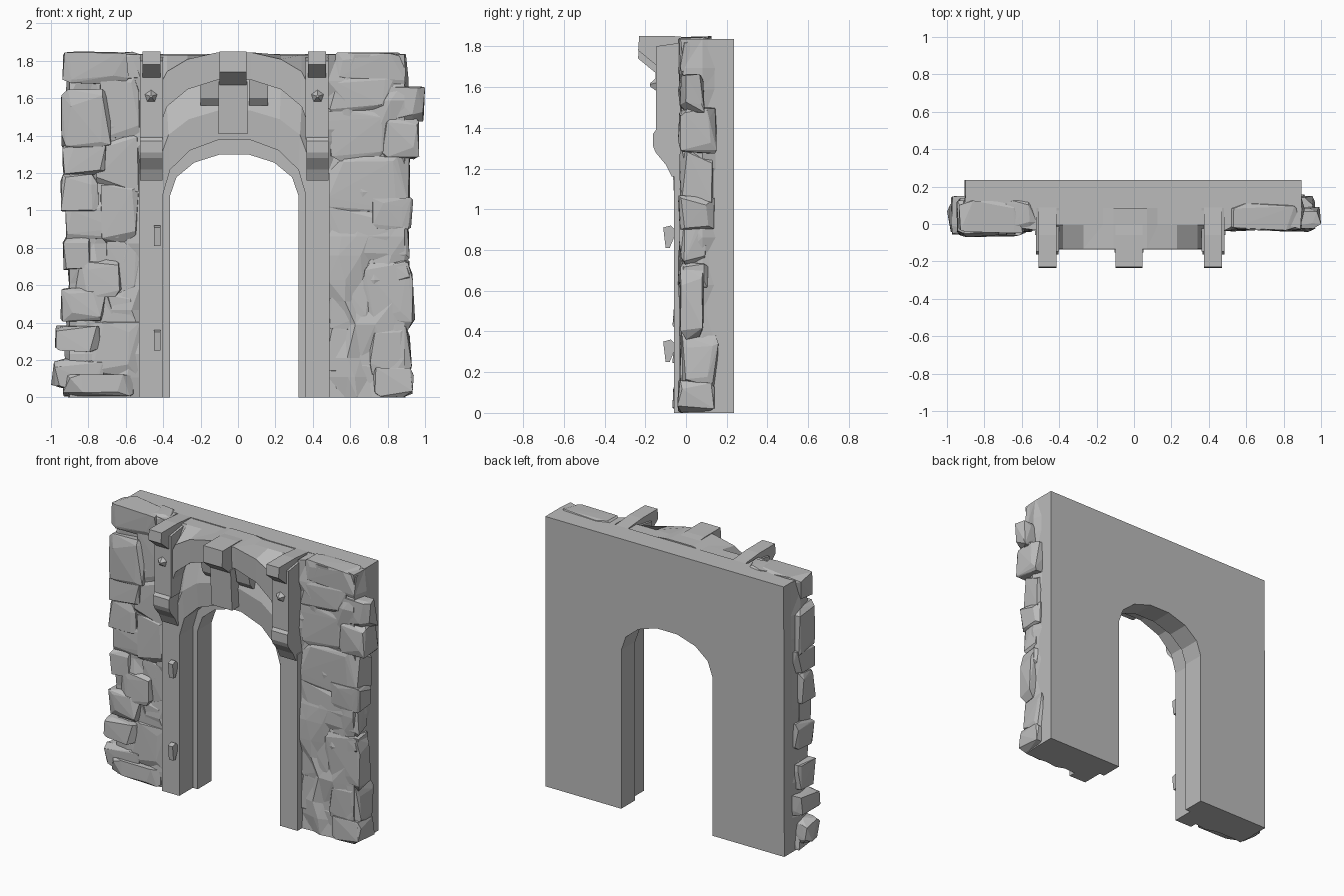
import bpy
import bmesh
import math
import random
from mathutils import Vector

random.seed(11)

default_cube = bpy.data.objects.get("Cube")
if default_cube:
    bpy.data.objects.remove(default_cube, do_unlink=True)

stone = bpy.data.materials.new("grey stone")
stone.use_nodes = True
stone.diffuse_color = (0.5, 0.5, 0.5, 1)
stone.node_tree.nodes["Principled BSDF"].inputs["Base Color"].default_value = (0.5, 0.5, 0.5, 1)

CENTRE = -0.02   # middle of the doorway
BACK = 0.235     # flat rear plane
INNER = 0.085    # front of the wall, where the doorway steps in
STEPS = 7        # segments in each arch


def finish(name, bm):
    """Turn a bmesh into a flat shaded stone object."""
    bmesh.ops.recalc_face_normals(bm, faces=bm.faces)
    mesh = bpy.data.meshes.new(name)
    bm.to_mesh(mesh)
    bm.free()
    mesh.materials.append(stone)
    obj = bpy.data.objects.new(name, mesh)
    bpy.context.collection.objects.link(obj)
    return obj


def prism(bm, start, end):
    """Closed solid between two matching outlines."""
    a = [bm.verts.new(p) for p in start]
    b = [bm.verts.new(p) for p in end]
    bm.faces.new(a)
    bm.faces.new(b[::-1])
    for i in range(len(a)):
        j = (i + 1) % len(a)
        bm.faces.new((a[i], b[i], b[j], a[j]))


def profile_x(bm, x0, x1, profile):
    """Extrude a side profile of (y, z) points across x."""
    prism(bm, [(x0, y, z) for y, z in profile], [(x1, y, z) for y, z in profile])


def arch(half_width, base, rise):
    """Points (x, z) along a half ellipse, left to right."""
    angles = [math.pi * (1 - i / STEPS) for i in range(STEPS + 1)]
    return [(CENTRE + half_width * math.cos(t), base + rise * math.sin(t)) for t in angles]


def arch_band(name, lower, upper, y_low, y_high):
    """Solid strip between two arches, from its sloping front back to the wall."""
    bm = bmesh.new()
    rows = []
    for (xa, za), (xb, zb) in zip(lower, upper):
        section = ((xa, y_low, za), (xb, y_high, zb), (xb, INNER, zb), (xa, INNER, za))
        rows.append([bm.verts.new(p) for p in section])
    for a, b in zip(rows, rows[1:]):
        for i in range(4):
            j = (i + 1) % 4
            bm.faces.new((a[i], a[j], b[j], b[i]))
    bm.faces.new(rows[0])
    bm.faces.new(rows[-1][::-1])
    return finish(name, bm)


def rock(bm, x0, x1, z0, z1, front, back):
    """Chipped boulder: hull of a box whose corners are cut at random."""
    lo, hi = Vector((x0, front, z0)), Vector((x1, back, z1))
    mid, half = (lo + hi) / 2, (hi - lo) / 2
    points = []
    for sx in (-1, 1):
        for sy in (-1, 1):
            for sz in (-1, 1):
                for axis in range(3):
                    p = Vector((sx, sy, sz))
                    for k in range(3):
                        if k != axis:
                            p[k] *= random.uniform(0.4, 0.95)
                        else:
                            p[k] *= random.uniform(0.85, 1)
                    points.append(mid + Vector(p[k] * half[k] for k in range(3)))
    verts = [bm.verts.new(p) for p in points]
    hull = bmesh.ops.convex_hull(bm, input=verts)
    loose = {v for v in hull["geom_interior"] + hull["geom_unused"] if isinstance(v, bmesh.types.BMVert)}
    bmesh.ops.delete(bm, geom=list(loose), context="VERTS")


def bedding(name, sign, inner, outer):
    """Lumpy faceted sheet over the wall that wraps round its outer side."""
    bm = bmesh.new()
    columns, rows = 5, 15
    grid = []
    for r in range(rows + 1):
        z = 1.835 * r / rows
        if 0 < r < rows:
            z += random.uniform(-0.035, 0.035)
        line = []
        for c in range(columns + 1):
            x = inner + (outer - inner) * c / columns
            if 0 < c < columns:
                x += random.uniform(-0.03, 0.03)
            line.append(bm.verts.new((sign * x, random.uniform(-0.04, 0.0), z)))
        line.append(bm.verts.new((sign * (outer + random.uniform(0.0, 0.03)), 0.08, z)))
        line.append(bm.verts.new((sign * outer, 0.16, z)))
        line.append(bm.verts.new((sign * inner, 0.16, z)))
        grid.append(line)
    for a, b in zip(grid, grid[1:]):
        for i in range(len(a)):
            j = (i + 1) % len(a)
            bm.faces.new((a[i], a[j], b[j], b[i]))
    bm.faces.new(grid[0])
    bm.faces.new(grid[-1][::-1])
    bmesh.ops.triangulate(bm, faces=bm.faces)
    return finish(name, bm)


# Wall with the arched doorway
opening = arch(0.343, 1.08, 0.225)
outline = [(-0.905, 0), (-0.9, 1.837), (0.895, 1.837), (0.895, 0)]
outline += [(opening[-1][0], 0)] + opening[::-1] + [(opening[0][0], 0)]
bm = bmesh.new()
prism(bm, [(x, INNER, z) for x, z in outline], [(x, BACK, z) for x, z in outline])
finish("wall", bm)

# Arch face with a ledge, the recess above it, projecting hood and sloping cap
rim = arch(0.38, 1.09, 0.295)
ledge = arch(0.39, 1.3, 0.24)
hood_low = arch(0.4, 1.44, 0.265)
hood_high = arch(0.4, 1.66, 0.19)
top_line = [(x, 1.832) for x, z in hood_high]
arch_band("arch_face", rim, ledge, -0.06, -0.07)
arch_band("arch_recess", ledge, hood_low, -0.07, -0.02)
arch_band("arch_hood", hood_low, hood_high, -0.13, -0.135)
arch_band("hood_cap", hood_high, top_line, -0.13, -0.005)

# Wedge blocks beside the keystone
bm = bmesh.new()
for x in (-0.2, 0.06):
    profile_x(bm, x, x + 0.1, [(0, 1.56), (-0.065, 1.56), (-0.1, 1.6), (-0.12, 1.7), (0, 1.7)])
finish("wedge_blocks", bm)


def head(underside):
    """Overhanging bracket profile that slopes back into the wall top."""
    return [(0.1, 1.836), (-0.06, 1.85), (-0.23, 1.85), (-0.235, underside + 0.07),
            (-0.15, underside), (0.1, underside)]


# Keystone with an overhanging head
bm = bmesh.new()
profile_x(bm, -0.1, 0.045, head(1.67))
profile_x(bm, -0.105, 0.05, [(0, 1.69), (-0.152, 1.69), (-0.135, 1.41), (0, 1.41)])
finish("keystone", bm)

# Pilasters: lower shaft, corbel, upper shaft, head and peg
for side, sign in (("right", -1), ("left", 1)):
    def across(name, a, b, profile):
        bm = bmesh.new()
        profile_x(bm, CENTRE + sign * a, CENTRE + sign * b, profile)
        finish(side + name, bm)

    across("_lower_shaft", 0.38, 0.51, [(0.1, 0), (-0.06, 0), (-0.06, 1.2), (0.1, 1.2)])
    across("_corbel", 0.385, 0.505, [(0.1, 1.16), (-0.07, 1.16), (-0.1, 1.22), (-0.15, 1.28),
                                     (-0.162, 1.31), (-0.162, 1.37), (-0.14, 1.4), (0.1, 1.4)])
    across("_upper_shaft", 0.38, 0.505, [(0.1, 1.38), (-0.148, 1.38), (-0.148, 1.8), (0.1, 1.836)])
    across("_bracket_head", 0.395, 0.49, head(1.71))

    bm = bmesh.new()
    bmesh.ops.create_cone(bm, segments=5, radius1=0.035, radius2=0.008, depth=0.03, cap_ends=True)
    for v in bm.verts:
        v.co = (v.co.x + CENTRE + sign * 0.445, -0.162 - v.co.z, v.co.y + 1.61)
    finish(side + "_peg", bm)

# Small hooks on the right hand pilaster
bm = bmesh.new()
for z in (0.25, 0.81):
    profile_x(bm, -0.45, -0.415, [(-0.055, z + 0.06), (-0.08, z), (-0.1, z),
                                  (-0.112, z + 0.1), (-0.075, z + 0.11), (-0.055, z + 0.09)])
finish("hooks", bm)

# Rubble stones: near edge, far edge, bottom and top, in hundredths
right_rubble = [
    (58, 94, 167, 185), (52, 69, 169, 185), (68, 95, 132, 165), (52, 75, 137, 172),
    (70, 94, 119, 137), (52, 79, 109, 142), (74, 95, 99, 120), (63, 93, 84, 106),
    (52, 74, 81, 114), (78, 94, 68, 87), (62, 87, 53, 74), (52, 71, 51, 87),
    (71, 95, 40, 59), (54, 74, 39, 56), (73, 98, 24, 39), (52, 79, 9, 43),
    (71, 100, 4, 21), (54, 94, 0, 13)]
left_rubble = [
    (47, 91, 167, 185), (47, 84, 152, 172), (76, 100, 147, 167), (47, 87, 126, 156),
    (77, 97, 127, 151), (47, 93, 98, 130), (71, 94, 89, 107), (47, 92, 69, 103),
    (82, 92, 61, 74), (47, 75, 33, 75), (66, 95, 36, 73), (47, 78, 13, 38),
    (70, 93, 11, 39), (47, 77, 0, 21), (72, 94, 0, 16)]
for name, rubble, sign, bulge in (("right_rubble", right_rubble, -1, 0.068),
                                  ("left_rubble", left_rubble, 1, 0.045)):
    bm = bmesh.new()
    for near, far, low, high in rubble:
        xs = sorted((sign * near / 100, sign * far / 100))
        # Stones beside the pilasters sit a little deeper
        front = -bulge * random.uniform(0.6, 1.05) * (0.65 if far < 80 else 1)
        rock(bm, *xs, low / 100, high / 100, front, random.uniform(0.09, 0.16))
    finish(name, bm)

# Rough bedding that fills the gaps between the stones
bedding("right_bedding", -1, 0.52, 0.9)
bedding("left_bedding", 1, 0.48, 0.89)
